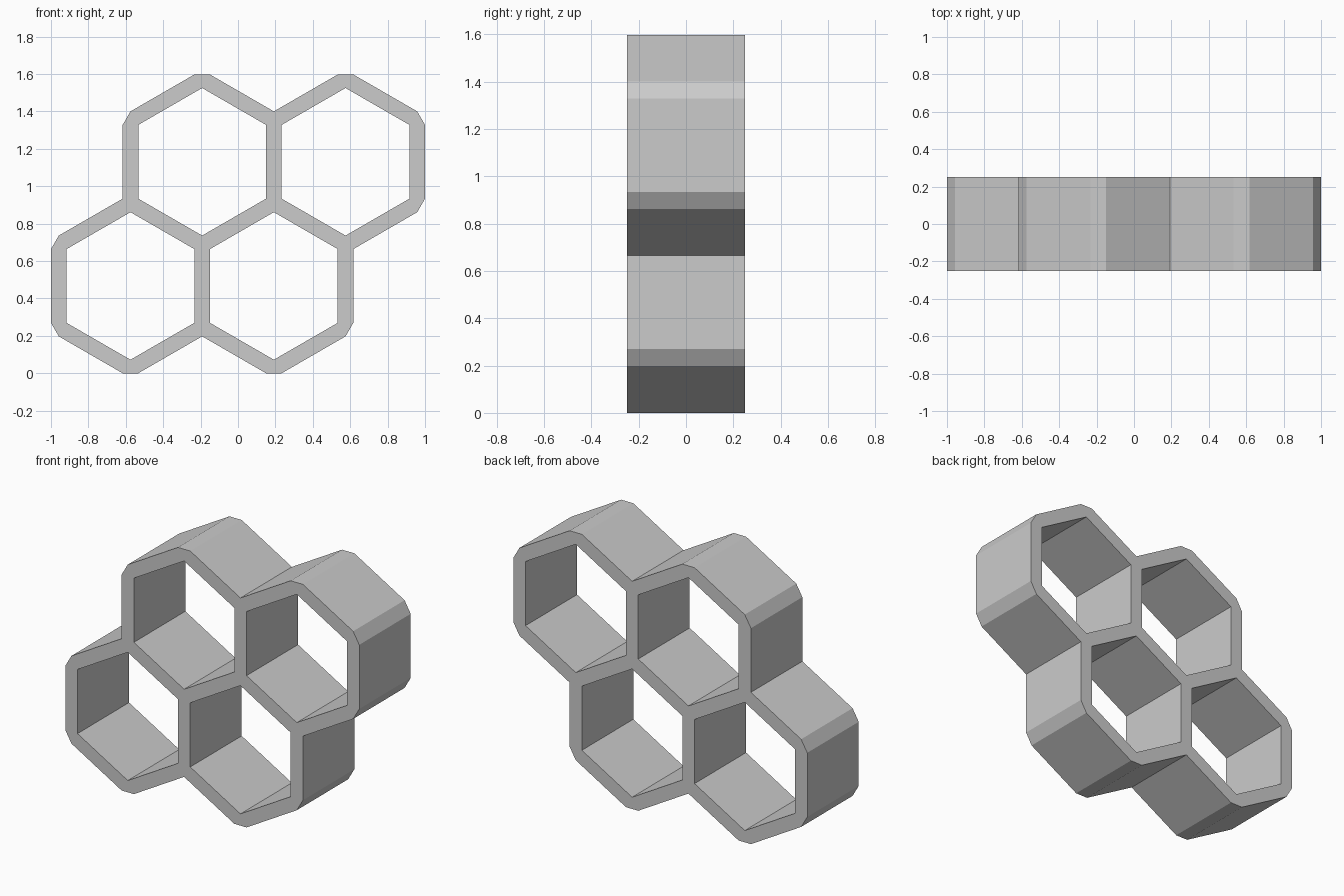
import bpy, bmesh
from math import sin, cos, radians, sqrt
from mathutils import Vector

if "Cube" in bpy.data.objects:
    bpy.data.objects.remove(bpy.data.objects["Cube"])

WALL = 0.0835                     # wall thickness
PITCH = (2 - WALL) / 2.5          # distance between cell centres
DEPTH = 0.5
R_IN = (PITCH - WALL) / sqrt(3)   # corner radius of each opening
Z0 = R_IN + WALL * cos(radians(30))
ROW = PITCH * sqrt(3) / 2

bm = bmesh.new()


def vert(p):
    """Reuse a vertex shared with a neighbouring cell."""
    for v in bm.verts:
        if (v.co - p).length < 1e-4:
            return v
    return bm.verts.new(p)


def face(points):
    vs = [vert(p) for p in points]
    if not bm.faces.get(vs):
        bm.faces.new(vs)


def polar(angle, r):
    return Vector((r * cos(radians(angle)), 0, r * sin(radians(angle))))


# Four pointy-top cells: straight wall strips plus triangular corner joints
for cx, row in ((-0.75, 0), (0.25, 0), (-0.25, 1), (0.75, 1)):
    centre = Vector((cx * PITCH, 0, Z0 + row * ROW))
    for k in range(6):
        a = 30 + 60 * k
        p, q = centre + polar(a, R_IN), centre + polar(a + 60, R_IN)
        n_prev, n_next = polar(a - 30, WALL), polar(a + 30, WALL)
        face((p, q, q + n_next, p + n_next))
        face((p, p + n_prev, p + n_next))

bmesh.ops.recalc_face_normals(bm, faces=bm.faces[:])
mesh = bpy.data.meshes.new("honeycomb_shelf")
bm.to_mesh(mesh)
bm.free()
shelf = bpy.data.objects.new("honeycomb_shelf", mesh)
bpy.context.collection.objects.link(shelf)

# Give the wall profile its depth, centred on y = 0
solid = shelf.modifiers.new("depth", 'SOLIDIFY')
solid.thickness = DEPTH
solid.offset = 0
